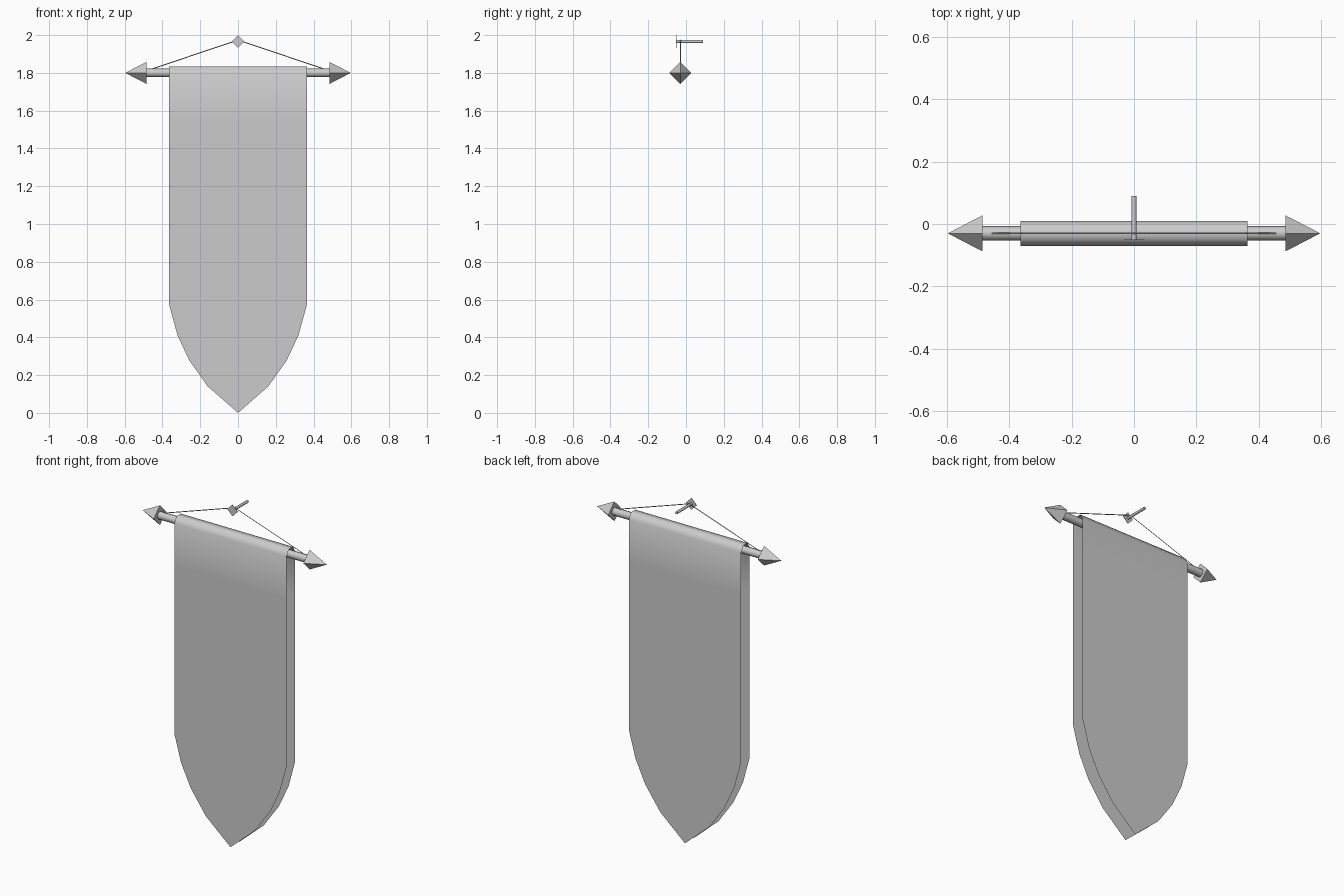
import bpy, bmesh
from math import pi, cos, sin
from mathutils import Vector

if "Cube" in bpy.data.objects:
    bpy.data.objects.remove(bpy.data.objects["Cube"])

POLE_Y, POLE_Z = -0.03, 1.80


def rod(name, a, b, r1, r2, sides, spin=0.0, smooth=False):
    """Capped cylinder or cone running from a to b."""
    a, b = Vector(a), Vector(b)
    bm = bmesh.new()
    bmesh.ops.create_cone(bm, cap_ends=True, segments=sides,
                          radius1=r1, radius2=r2, depth=(b - a).length)
    bmesh.ops.rotate(bm, verts=bm.verts,
                     matrix=Vector((0, 0, 1)).rotation_difference(b - a).to_matrix())
    bmesh.ops.translate(bm, verts=bm.verts, vec=(a + b) / 2)
    return finish(name, bm, smooth)


def finish(name, bm, smooth):
    bmesh.ops.remove_doubles(bm, verts=bm.verts, dist=1e-5)
    bmesh.ops.recalc_face_normals(bm, faces=bm.faces)
    me = bpy.data.meshes.new(name)
    bm.to_mesh(me)
    bm.free()
    ob = bpy.data.objects.new(name, me)
    bpy.context.collection.objects.link(ob)
    if smooth:
        bpy.context.view_layer.objects.active = ob
        ob.select_set(True)
        bpy.ops.object.shade_smooth_by_angle(angle=1.2)
        ob.select_set(False)
    return ob


# Banner cloth: one open sheet folded over the pole, pointed at both hanging ends
R = 0.04
half = [(0.0, 0.0), (0.16, 0.14), (0.258, 0.278), (0.32, 0.41), (0.364, 0.57), (0.364, 1.55)]
stations = [(w, POLE_Y - R, z) for w, z in half]
stations += [(0.364, POLE_Y - R * cos(pi * i / 3), POLE_Z + R * sin(pi * i / 3)) for i in range(4)]
stations += [(w, POLE_Y + R, z) for w, z in reversed(half)]
bm = bmesh.new()
rows = []
for w, y, z in stations:
    left = bm.verts.new((-w, y, z))
    rows.append((left, bm.verts.new((w, y, z)) if w else left))
for (a, b), (c, d) in zip(rows, rows[1:]):
    bm.faces.new(list(dict.fromkeys((a, b, d, c))))
finish("banner_cloth", bm, True)

# Pole with a four-sided point on each end
rod("pole", (-0.485, POLE_Y, POLE_Z), (0.485, POLE_Y, POLE_Z), 0.023, 0.023, 8, smooth=True)
for side, s in (("left", -1), ("right", 1)):
    rod("pole_point_" + side, (s * 0.485, POLE_Y, POLE_Z), (s * 0.597, POLE_Y, POLE_Z), 0.058, 0, 4)
    # Hanging string from the nail to the pole
    rod("string_" + side, (0, POLE_Y, 1.974), (s * 0.458, POLE_Y, 1.82), 0.0025, 0.0025, 4)

# Wall nail with a flat diamond head
rod("nail", (0, -0.05, 1.966), (0, 0.089, 1.966), 0.008, 0.008, 8, smooth=True)
rod("nail_head", (0, -0.052, 1.966), (0, -0.049, 1.966), 0.034, 0.034, 4)
